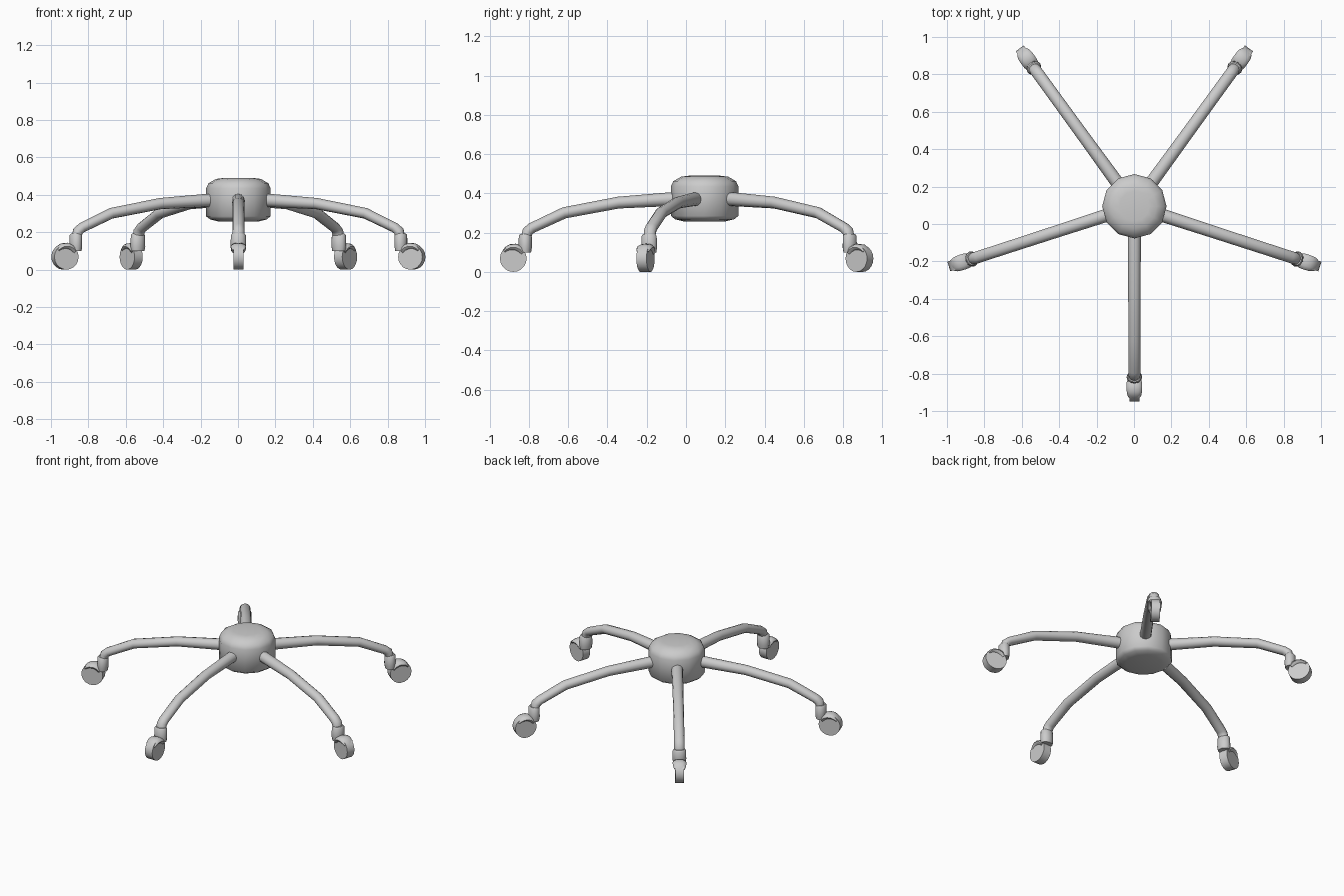
import bpy, bmesh, math
from mathutils import Vector, Matrix

if "Cube" in bpy.data.objects:
    bpy.data.objects.remove(bpy.data.objects["Cube"])

HUB = Vector((0.002, 0.095, 0))
WHEEL_R, WHEEL_Z, WHEEL_DIST = 0.068, 0.068, 0.975


def finish(bm, name, matrix, angle=40):
    bmesh.ops.recalc_face_normals(bm, faces=bm.faces)
    me = bpy.data.meshes.new(name)
    bm.to_mesh(me)
    bm.free()
    ob = bpy.data.objects.new(name, me)
    ob.matrix_world = matrix
    bpy.context.collection.objects.link(ob)
    bpy.ops.object.select_all(action='DESELECT')
    ob.select_set(True)
    bpy.context.view_layer.objects.active = ob
    bpy.ops.object.shade_smooth_by_angle(angle=math.radians(angle))
    return ob


def skin(bm, rings):
    # bridge consecutive rings and cap both ends
    for a, b in zip(rings, rings[1:]):
        n = len(a)
        for i in range(n):
            j = (i + 1) % n
            bm.faces.new((a[i], a[j], b[j], b[i]))
    bm.faces.new(rings[0][::-1])
    bm.faces.new(rings[-1])


def sweep(name, path, matrix, sides=12):
    # path: (radial, height, half thickness, half width) in the arm's plane
    bm = bmesh.new()
    pts = [Vector((r, 0, z)) for r, z, _, _ in path]
    rings = []
    for i, p in enumerate(pts):
        t = Vector()
        if i > 0:
            t += (p - pts[i - 1]).normalized()
        if i < len(pts) - 1:
            t += (pts[i + 1] - p).normalized()
        t.normalize()
        nrm = Vector((-t.z, 0, t.x))
        ht, hw = path[i][2:]
        ring = []
        for k in range(sides):
            a = 2 * math.pi * k / sides
            ring.append(bm.verts.new(p + nrm * ht * math.cos(a) + Vector((0, hw * math.sin(a), 0))))
        rings.append(ring)
    skin(bm, rings)
    return finish(bm, name, matrix)


def lathe(name, profile, matrix, sides, angle=40):
    bm = bmesh.new()
    rings = [[bm.verts.new((r * math.cos(2 * math.pi * k / sides),
                            r * math.sin(2 * math.pi * k / sides), z))
              for k in range(sides)] for r, z in profile]
    skin(bm, rings)
    return finish(bm, name, matrix, angle)


# Central hub
lathe("hub", [(0.11, 0.258), (0.15, 0.268), (0.172, 0.285), (0.172, 0.435),
              (0.16, 0.462), (0.12, 0.485), (0.08, 0.49)],
      Matrix.Translation(HUB), 12, 60)

# Profiles shared by all five legs
leg_path = [(0.10, 0.37, 0.035, 0.035), (0.18, 0.37, 0.035, 0.035),
            (0.44, 0.353, 0.030, 0.033), (0.715, 0.301, 0.029, 0.032),
            (0.880, 0.224, 0.027, 0.032), (0.902, 0.206, 0.028, 0.032),
            (0.909, 0.18, 0.026, 0.032), (0.912, 0.13, 0.026, 0.032)]
cup_path = [(0.914, 0.192, 0.026, 0.033), (0.914, 0.184, 0.033, 0.040),
            (0.914, 0.125, 0.034, 0.042), (0.914, 0.100, 0.030, 0.038)]
hood_path = []
for d, ht, hw in [(150, .018, .036), (125, .020, .041), (100, .019, .042),
                  (75, .017, .041), (55, .014, .038), (38, .010, .032)]:
    a = math.radians(d)
    hood_path.append((WHEEL_DIST + 0.058 * math.cos(a), WHEEL_Z + 0.058 * math.sin(a), ht, hw))

# Five legs with casters
for i in range(5):
    m = Matrix.Translation(HUB) @ Matrix.Rotation(math.radians(-90 + 72 * i), 4, 'Z')
    sweep(f"leg_{i + 1}", leg_path, m)
    sweep(f"caster_socket_{i + 1}", cup_path, m)
    sweep(f"caster_hood_{i + 1}", hood_path, m)
    wheel_m = m @ Matrix.Translation((WHEEL_DIST, 0, WHEEL_Z)) @ Matrix.Rotation(math.pi / 2, 4, 'X')
    lathe(f"caster_wheel_{i + 1}", [(WHEEL_R, -0.027), (WHEEL_R, 0.027)], wheel_m, 20)
